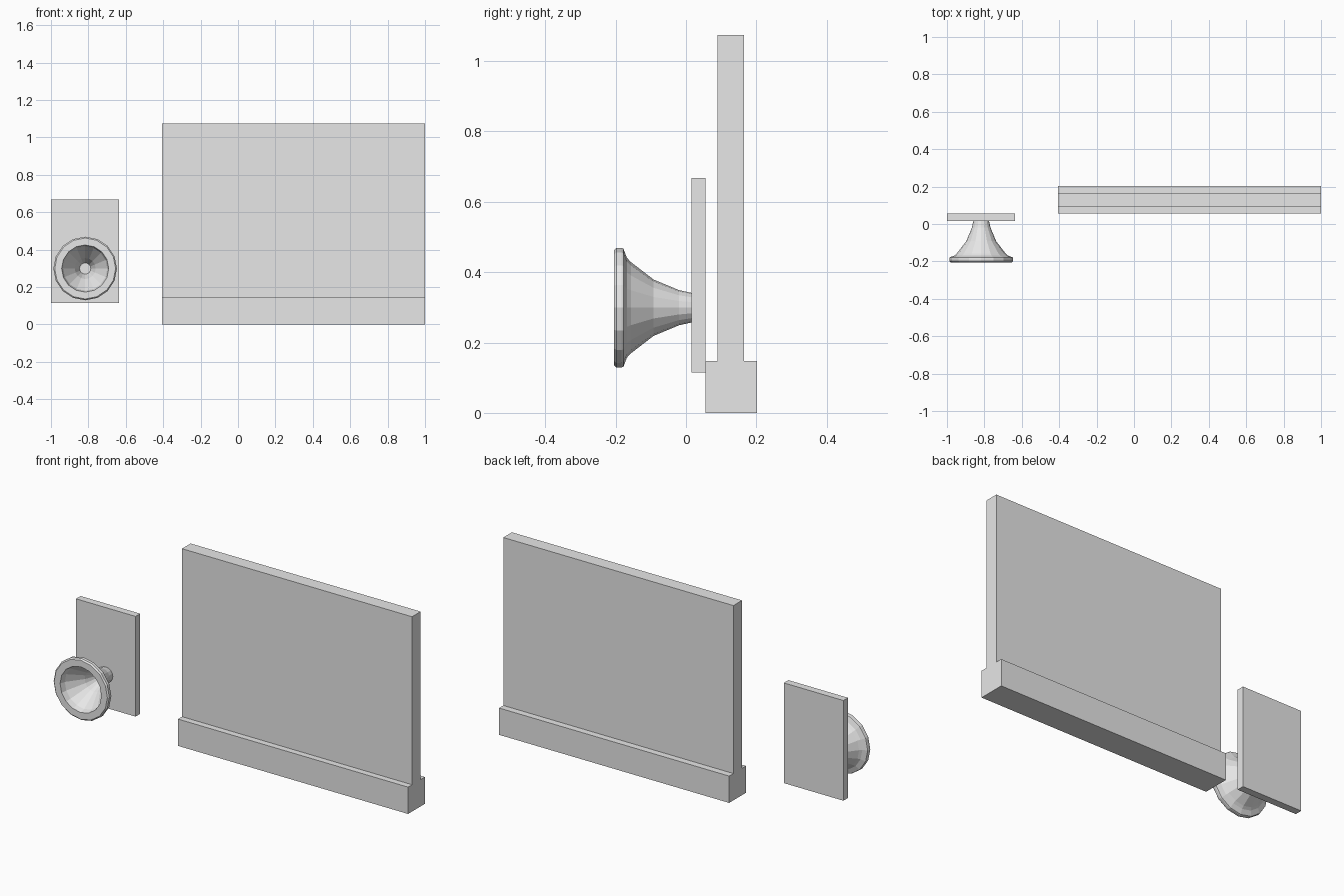
import bpy
import bmesh
from math import cos, sin, tau

cube = bpy.data.objects.get("Cube")
if cube:
    bpy.data.objects.remove(cube, do_unlink=True)

grey = bpy.data.materials.new("plain_grey")
grey.use_nodes = True
grey.diffuse_color = (0.8, 0.8, 0.8, 1)
grey.node_tree.nodes["Principled BSDF"].inputs["Base Color"].default_value = grey.diffuse_color


def add_object(name, bm):
    bmesh.ops.recalc_face_normals(bm, faces=bm.faces)
    mesh = bpy.data.meshes.new(name)
    bm.to_mesh(mesh)
    bm.free()
    mesh.materials.append(grey)
    obj = bpy.data.objects.new(name, mesh)
    bpy.context.collection.objects.link(obj)
    return obj


def box(name, low, high):
    bm = bmesh.new()
    bmesh.ops.create_cube(bm, size=1)
    for v in bm.verts:
        v.co = [a + (c + 0.5) * (b - a) for a, b, c in zip(low, high, v.co)]
    return add_object(name, bm)


def turned(name, profile, centre, sides=16):
    """Closed solid turned around the y axis from (radius, y) points."""
    bm = bmesh.new()
    rings = [[bm.verts.new((r * cos(tau * i / sides), y, r * sin(tau * i / sides)))
              for i in range(sides)] for r, y in profile]
    for a, b in zip(rings, rings[1:]):
        for i in range(sides):
            j = (i + 1) % sides
            bm.faces.new((a[i], a[j], b[j], b[i]))
    bm.faces.new(rings[0])
    bm.faces.new(rings[-1])
    obj = add_object(name, bm)
    obj.location = centre
    return obj


# Large upright board standing in a wider base rail
box("base_rail", (-0.405, 0.055, 0), (1, 0.202, 0.148))
box("upright_board", (-0.405, 0.09, 0.148), (1, 0.165, 1.075))

# Small mounting plate
box("mounting_plate", (-1, 0.015, 0.115), (-0.636, 0.055, 0.668))

# Flared horn: outside from the neck to the lip, then the hollow inside
horn_profile = [
    (0.042, 0.016), (0.05, -0.02), (0.08, -0.092), (0.13, -0.157),
    (0.142, -0.168), (0.168, -0.178), (0.17, -0.184), (0.17, -0.198), (0.163, -0.205),
    (0.126, -0.205), (0.118, -0.175), (0.056, -0.09), (0.03, -0.03),
]
turned("horn", horn_profile, (-0.817, 0, 0.299))
